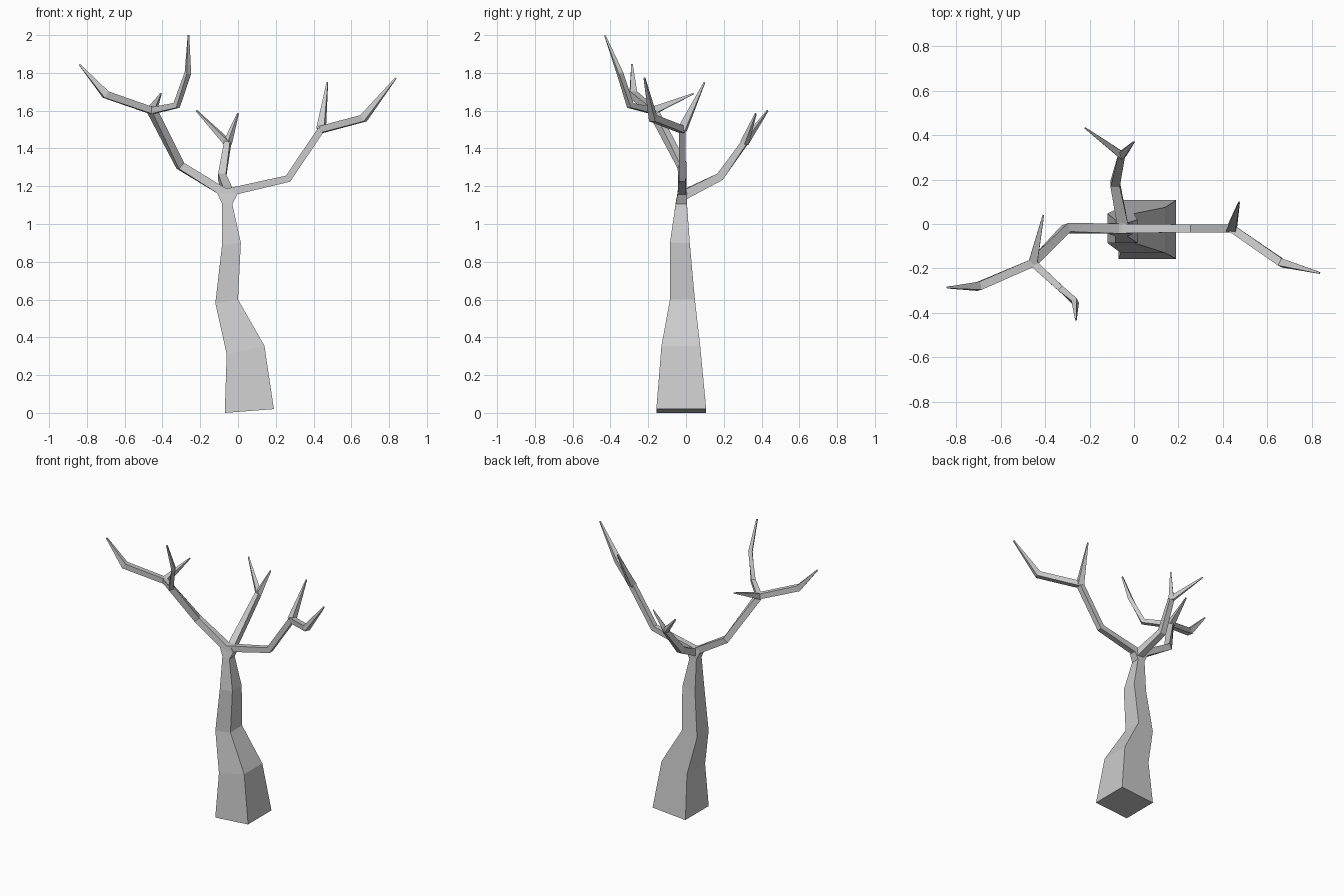
import bpy, bmesh
from mathutils import Vector

cube = bpy.data.objects.get("Cube")
if cube:
    bpy.data.objects.remove(cube)

# Single bark colour
bark = bpy.data.materials.new("grey_bark")
bark.use_nodes = True
bark.diffuse_color = (0.6, 0.6, 0.6, 1)
bsdf = next(n for n in bark.node_tree.nodes if n.type == "BSDF_PRINCIPLED")
bsdf.inputs["Base Color"].default_value = bark.diffuse_color
bsdf.inputs["Roughness"].default_value = 0.9


def loft(name, rings):
    """Join four-cornered rings into one closed, flat-shaded limb."""
    bm = bmesh.new()
    loops = [[bm.verts.new(p) for p in ring] for ring in rings]
    for a, b in zip(loops, loops[1:]):
        for i in range(4):
            j = (i + 1) % 4
            bm.faces.new((a[i], a[j], b[j], b[i]))
    bm.faces.new(loops[0])
    bm.faces.new(loops[-1])
    bmesh.ops.recalc_face_normals(bm, faces=bm.faces)
    mesh = bpy.data.meshes.new(name)
    bm.to_mesh(mesh)
    bm.free()
    mesh.materials.append(bark)
    obj = bpy.data.objects.new(name, mesh)
    bpy.context.collection.objects.link(obj)
    return obj


def limb(name, path, widths):
    """Sweep a square section along a path, mitred at each bend."""
    pts = [Vector(p) for p in path]
    steps = [(b - a).normalized() for a, b in zip(pts, pts[1:])]
    rings = []
    for i, (p, w) in enumerate(zip(pts, widths)):
        before, after = steps[max(i - 1, 0)], steps[min(i, len(steps) - 1)]
        tangent = (before + after).normalized()
        side = tangent.cross(Vector((0, 0, 1))).normalized()
        up = side.cross(tangent) / max(tangent.dot(after), 0.7)
        h = w / 2
        rings.append([p + side * h * s + up * h * u
                      for s, u in ((-1, -1), (1, -1), (1, 1), (-1, 1))])
    return loft(name, rings)


# Trunk: left x, left z, right x, right z, front y, back y
trunk_sections = [
    (-0.07, 0.00, 0.19, 0.02, -0.157, 0.107),
    (-0.06, 0.31, 0.14, 0.355, -0.13, 0.075),
    (-0.12, 0.58, 0.00, 0.60, -0.085, 0.047),
    (-0.085, 0.885, 0.015, 0.90, -0.085, 0.02),
    (-0.085, 1.11, -0.03, 1.105, -0.055, 0.005),
    (-0.112, 1.165, -0.005, 1.155, -0.045, 0.005),
    (-0.095, 1.195, -0.03, 1.185, -0.042, 0.002),
]
loft("trunk", [[(xl, yf, zl), (xr, yf, zr), (xr, yb, zr), (xl, yb, zl)]
               for xl, zl, xr, zr, yf, yb in trunk_sections])

# Forks where the main boughs split
right_fork = (-0.455, -0.175, 1.60)
left_fork = (0.44, -0.02, 1.50)
back_fork = (-0.055, 0.31, 1.43)

# Main boughs
limb("right_bough", [(-0.07, -0.02, 1.165), (-0.305, -0.02, 1.308), right_fork],
     (0.046, 0.04, 0.04))
limb("left_bough", [(-0.05, -0.02, 1.168), (0.265, -0.02, 1.24), left_fork],
     (0.042, 0.036, 0.036))
limb("back_bough", [(-0.05, -0.01, 1.155), (-0.085, 0.18, 1.25), back_fork],
     (0.05, 0.042, 0.032))

# Twigs of the right bough
limb("right_outer_twig", [right_fork, (-0.70, -0.28, 1.685), (-0.84, -0.286, 1.845)],
     (0.036, 0.038, 0.008))
limb("right_front_twig", [right_fork, (-0.325, -0.295, 1.628),
                          (-0.265, -0.35, 1.80), (-0.262, -0.43, 2.0)],
     (0.034, 0.028, 0.026, 0.008))
limb("right_back_twig", [right_fork, (-0.408, 0.04, 1.69)], (0.04, 0.007))

# Twigs of the left bough
limb("left_outer_twig", [left_fork, (0.665, -0.175, 1.56), (0.835, -0.22, 1.772)],
     (0.036, 0.036, 0.008))
limb("left_back_twig", [left_fork, (0.473, 0.098, 1.75)], (0.042, 0.007))

# Twigs of the back bough
limb("back_right_twig", [back_fork, (-0.22, 0.432, 1.60)], (0.032, 0.007))
limb("back_left_twig", [back_fork, (0.0, 0.37, 1.585)], (0.034, 0.007))
